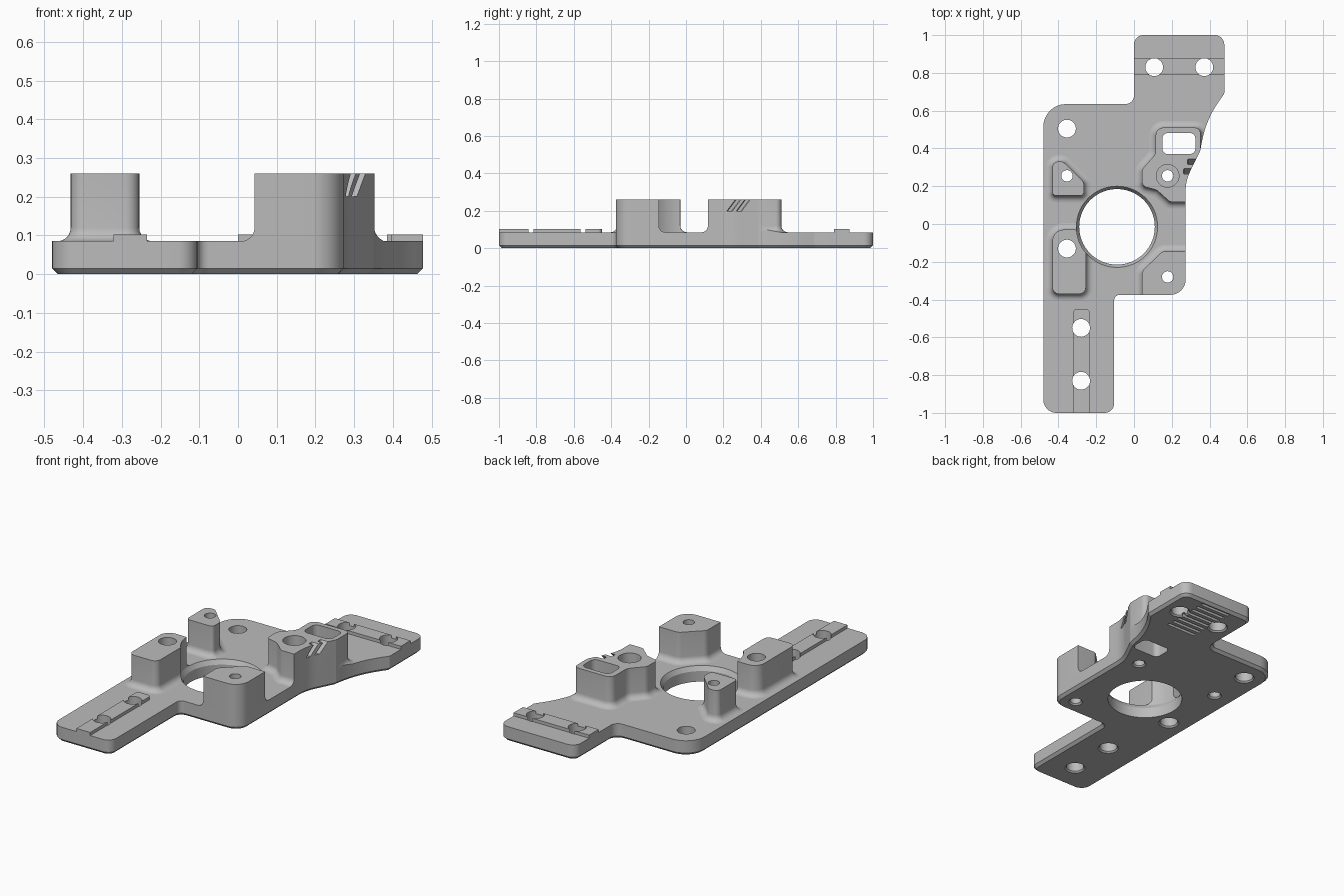
import bpy, bmesh, math
from mathutils import Vector

TOP = 0.085      # plate thickness
TALL = 0.26      # boss height

if "Cube" in bpy.data.objects:
    bpy.data.objects.remove(bpy.data.objects["Cube"])

grey = bpy.data.materials.new("mid_grey")
grey.use_nodes = True
COLOUR = (0.5, 0.5, 0.5, 1)
grey.diffuse_color = COLOUR
grey.node_tree.nodes["Principled BSDF"].inputs["Base Color"].default_value = COLOUR


def outline(corners, inset=0, segs=8):
    """Counter-clockwise polygon with rounded corners (x, y, radius), moved inwards by inset."""
    pts, ring = [Vector(c[:2]) for c in corners], []
    for i, p in enumerate(pts):
        a = (p - pts[i - 1]).normalized()
        b = (pts[(i + 1) % len(pts)] - p).normalized()
        turn = math.atan2(a.x * b.y - a.y * b.x, a.dot(b))
        side = 1 if turn > 0 else -1
        na, nb = Vector((-a.y, a.x)), Vector((-b.y, b.x))
        corner = p + (na + nb) * inset / (1 + na.dot(nb))
        r = max(corners[i][2] - side * inset, 0.004)
        start = corner - a * r * math.tan(abs(turn) / 2)
        centre = start + na * side * r
        for k in range(segs + 1):
            t = turn * k / segs
            ring.append(centre - side * r * Vector((na.x * math.cos(t) - na.y * math.sin(t),
                                                    na.x * math.sin(t) + na.y * math.cos(t))))
    return ring


def circle(x, y, r, n=48):
    return [Vector((x + r * math.cos(math.tau * i / n), y + r * math.sin(math.tau * i / n)))
            for i in range(n)]


def rect(x0, x1, y0, y1, r):
    return [(x0, y0, r), (x1, y0, r), (x1, y1, r), (x0, y1, r)]


def loft(name, levels):
    """Solid through matching rings, given as (z, ring) from bottom to top."""
    bm = bmesh.new()
    rings = [[bm.verts.new((p.x, p.y, z)) for p in ring] for z, ring in levels]
    n = len(rings[0])
    for low, high in zip(rings, rings[1:]):
        for i in range(n):
            j = (i + 1) % n
            bm.faces.new((low[i], low[j], high[j], high[i]))
    bm.faces.new(rings[0][::-1])
    bm.faces.new(rings[-1])
    mesh = bpy.data.meshes.new(name)
    bm.to_mesh(mesh)
    bm.free()
    obj = bpy.data.objects.new(name, mesh)
    bpy.context.collection.objects.link(obj)
    mesh.materials.append(grey)
    return obj


def boolean(obj, tool, mode):
    mod = obj.modifiers.new("cut", 'BOOLEAN')
    mod.operation, mod.solver, mod.object = mode, 'EXACT', tool
    bpy.context.view_layer.objects.active = obj
    bpy.ops.object.modifier_apply(modifier=mod.name)


def boss(name, corners, flare=0.035):
    """Tall pad with a concave fillet where it meets the plate."""
    levels = [(TOP - 0.002, outline(corners, -flare))]
    for k in range(7):
        t = math.pi / 2 * k / 6
        levels.append((TOP + flare * (1 - math.cos(t)), outline(corners, -flare * (1 - math.sin(t)))))
    return loft(name, levels + [(TALL, outline(corners))])


# Base plate with chamfered underside
edge = [(-0.48, -1, 0.07), (-0.105, -1, 0.05), (-0.105, -0.375, 0.03), (0.273, -0.375, 0.08),
        (0.273, 0.23, 0.25), (0.35, 0.385, 0.01), (0.38, 0.55, 0.55), (0.478, 0.69, 0.02),
        (0.478, 1, 0.05), (0, 1, 0.05), (0, 0.635, 0.045), (-0.48, 0.635, 0.12)]
plate = loft("base_plate", [(0, outline(edge, 0.015)), (0.015, outline(edge)), (TOP, outline(edge))])

# Raised bosses and low ridges, trimmed to the plate edge
added = [
    boss("right_front_boss", [(-0.432, -0.37, 0.035), (-0.255, -0.37, 0.035),
                              (-0.255, -0.03, 0.06), (-0.432, -0.03, 0.06)]),
    boss("right_rear_boss", [(-0.432, 0.15, 0.02), (-0.265, 0.15, 0.02), (-0.265, 0.22, 0.03),
                             (-0.375, 0.33, 0.03), (-0.432, 0.33, 0.03)]),
    boss("left_front_boss", [(0.043, -0.5, 0.03), (0.4, -0.5, 0.03), (0.4, -0.145, 0.03),
                             (0.15, -0.145, 0.04), (0.043, -0.25, 0.04)]),
    boss("left_rear_boss", [(0.19, 0.117, 0.03), (0.45, 0.117, 0.03), (0.45, 0.385, 0.01),
                            (0.352, 0.385, 0.01), (0.352, 0.51, 0.03), (0.115, 0.51, 0.04),
                            (0.115, 0.37, 0.06), (0.043, 0.29, 0.04), (0.043, 0.2, 0.03),
                            (0.12, 0.18, 0.04)]),
]
for name, box in (("front_ridge", rect(-0.322, -0.235, -1.1, -0.45, 0.02)),
                  ("rear_ridge", rect(-0.1, 0.6, 0.79, 0.875, 0.02))):
    added.append(loft(name, [(TOP - 0.005, outline(box)), (0.103, outline(box))]))
trim = loft("trim", [(-0.1, outline(edge)), (0.5, outline(edge))])
for part in added:
    boolean(part, trim, 'INTERSECT')

# Round through holes with a small rim chamfer underneath
cutters = []
for x, y, r in ((-0.355, 0.505, 0.047), (-0.355, -0.13, 0.047), (-0.28, -0.55, 0.047),
                (-0.28, -0.83, 0.047), (0.107, 0.83, 0.047), (0.372, 0.83, 0.047),
                (-0.355, 0.255, 0.03), (0.178, 0.255, 0.03), (0.178, -0.28, 0.03)):
    cutters.append(loft("hole", [(-0.01, circle(x, y, r + 0.018)), (0.008, circle(x, y, r)),
                                 (0.4, circle(x, y, r))]))
cutters.append(loft("counterbore", [(0.2, circle(0.178, 0.255, 0.06)), (0.4, circle(0.178, 0.255, 0.06))]))

# Main bore with a widened upper lip
bore = [(-0.1, 0.2), (0.06, 0.2), (TOP, 0.215), (0.4, 0.215)]
cutters.append(loft("bore", [(z, circle(-0.09, -0.015, r, 96)) for z, r in bore]))

# Rectangular window through the left rear boss
window = outline(rect(0.15, 0.325, 0.37, 0.482, 0.03))
cutters.append(loft("window", [(-0.1, window), (0.4, window)]))

# Slanted notches in the side of the left rear boss
for y in (0.22, 0.27):
    cutters.append(loft("notch", [(z, outline(rect(0.262 + (y - 0.22) * 0.4, 0.5, y + s, y + s + 0.028, 0.002), 0, 1))
                                  for z, s in ((0.2, 0), (0.3, 0.075))]))

# Row of shallow grooves under the rear tab
for i in range(8):
    y = 0.69 + 0.04 * i
    groove = outline(rect(0.145, 0.335, y - 0.009, y + 0.009, 0.002), 0, 1)
    cutters.append(loft("groove", [(-0.05, groove), (0.02, groove)]))


def bounds(obj):
    cols = list(zip(*(v.co for v in obj.data.vertices)))
    return [(min(c), max(c)) for c in cols]


for part in [plate] + added:
    for tool in cutters:
        if all(a[0] < b[1] and b[0] < a[1] for a, b in zip(bounds(part), bounds(tool))):
            boolean(part, tool, 'DIFFERENCE')

for tool in cutters + [trim]:
    bpy.data.objects.remove(tool)

# Smooth rounded walls, keep sharp edges
bpy.ops.object.select_all(action='DESELECT')
for part in [plate] + added:
    part.select_set(True)
bpy.context.view_layer.objects.active = plate
bpy.ops.object.shade_smooth_by_angle(angle=math.radians(30))
